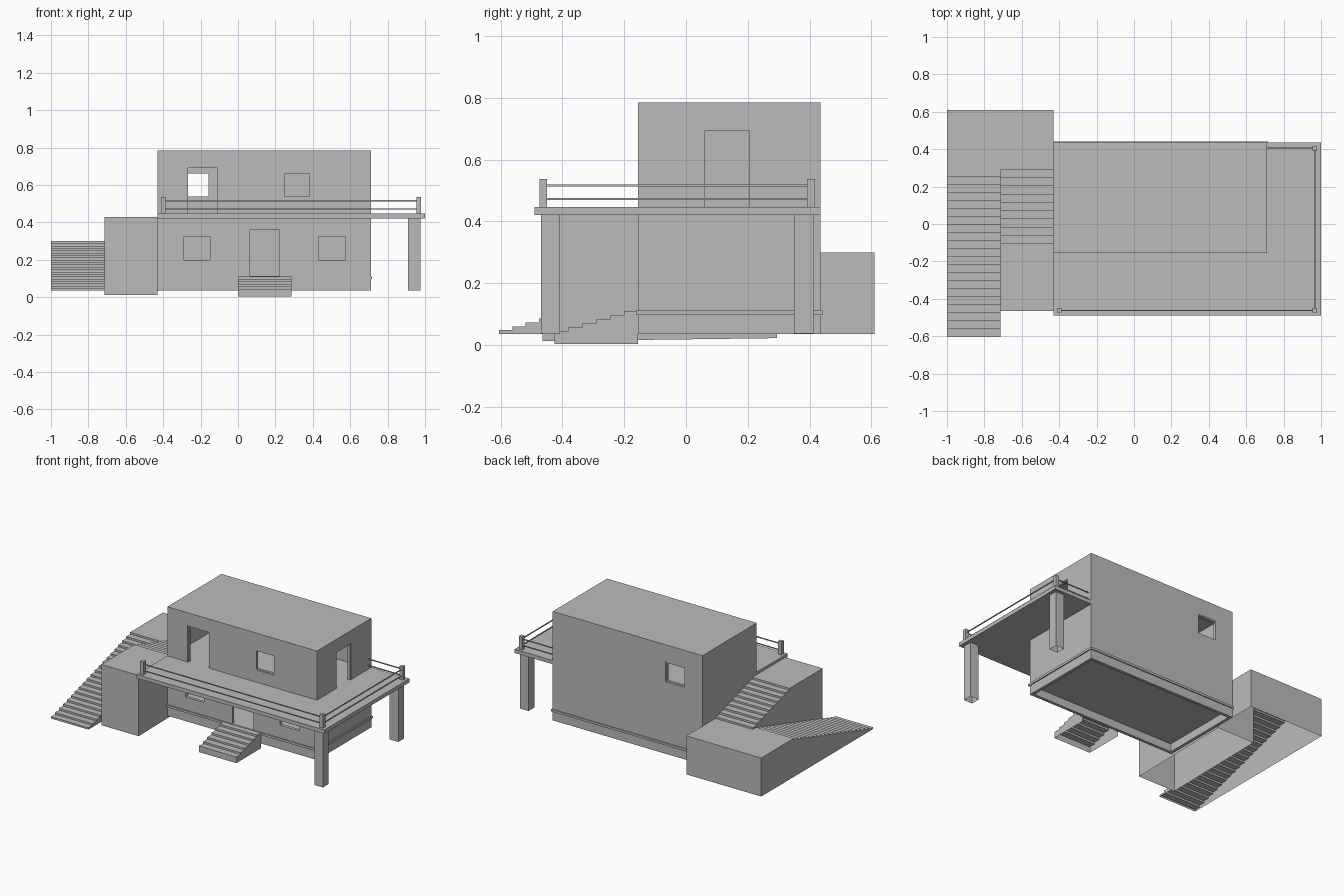
import bpy, bmesh
from mathutils import Vector

cube = bpy.data.objects.get("Cube")
if cube:
    bpy.data.objects.remove(cube, do_unlink=True)

grey = bpy.data.materials.new("plain grey")
grey.use_nodes = True
grey.diffuse_color = (0.5, 0.5, 0.5, 1)
grey.node_tree.nodes["Principled BSDF"].inputs["Base Color"].default_value = (0.5, 0.5, 0.5, 1)


def finish(name, bm, normals=True):
    if normals:
        bmesh.ops.recalc_face_normals(bm, faces=bm.faces)
    mesh = bpy.data.meshes.new(name)
    bm.to_mesh(mesh)
    bm.free()
    mesh.materials.append(grey)
    ob = bpy.data.objects.new(name, mesh)
    bpy.context.collection.objects.link(ob)
    return ob


def box(name, x, y, z, bottom=True):
    """Box from (min, max) ranges, optionally open underneath."""
    bm = bmesh.new()
    bmesh.ops.create_cube(bm, size=1)
    for v in bm.verts:
        v.co = Vector([r[0] if c < 0 else r[1] for c, r in zip(v.co, (x, y, z))])
    bm.normal_update()
    if not bottom:
        low = [f for f in bm.faces if f.normal.z < -0.5]
        bmesh.ops.delete(bm, geom=low, context='FACES')
    return finish(name, bm)


def shell(name, path, x, corners=()):
    """Sweep an open (y, z) path across x and cap both sides; the underside stays open."""
    bm = bmesh.new()
    sides = [[bm.verts.new((px, y, z)) for y, z in path] for px in x]
    for i in range(len(path) - 1):
        bm.faces.new((sides[0][i], sides[0][i + 1], sides[1][i + 1], sides[1][i]))
    for px, side in zip(x, sides):
        bm.faces.new(side + [bm.verts.new((px, y, z)) for y, z in corners])
    return finish(name, bm)


def steps(y0, z0, y1, z1, treads, risers):
    """Stair profile that starts with a riser."""
    dy, dz = (y1 - y0) / treads, (z1 - z0) / risers
    pts = [(y0, z0)]
    for i in range(treads):
        z = z0 + dz * (i + 1)
        pts += [(y0 + dy * i, z), (y0 + dy * (i + 1), z)]
    if risers > treads:
        pts.append((y1, z1))
    return pts


def carve(ob, cutters):
    """Cut the boxes out of the object and bake the result."""
    for c in cutters:
        m = ob.modifiers.new("cut", 'BOOLEAN')
        m.operation, m.solver, m.object = 'DIFFERENCE', 'EXACT', c
        c.hide_render = True
    bpy.context.view_layer.update()
    deps = bpy.context.evaluated_depsgraph_get()
    mesh = bpy.data.meshes.new_from_object(ob.evaluated_get(deps))
    ob.modifiers.clear()
    ob.data = mesh
    for c in cutters:
        bpy.data.objects.remove(c, do_unlink=True)


# House body with two rooms, hollow base and openings
L, R, F, B, T = -0.43, 0.71, -0.155, 0.435, 0.02
house = box("house_walls", (L, R), (F, B), (0.035, 0.785))
rooms = [(-0.1, 0.09), (0.11, 0.42), (0.447, 0.765)]
cuts = [box("room_cut", (L + T, R - T), (F + T, B - T), z) for z in rooms]
front, back = (F - 0.05, F + 0.03), (B - 0.03, B + 0.05)
upper_door, upper_window = ((-0.275, -0.105), (0.447, 0.70)), ((0.24, 0.39), (0.53, 0.67))
back_window = ((-0.30, -0.15), (0.53, 0.67))
lower = [((-0.29, -0.15), (0.2, 0.325)), ((0.43, 0.575), (0.2, 0.325)), ((0.065, 0.228), (0.113, 0.36))]
cuts += [box("front_cut", x, front, z) for x, z in lower + [upper_door, upper_window]]
cuts.append(box("back_cut", back_window[0], back, back_window[1]))
cuts.append(box("side_cut", (R - 0.03, R + 0.05), (0.052, 0.213), (0.447, 0.70)))
carve(house, cuts)


# Slim frames lining the upper openings
def frame(name, span, z, place, sill):
    w = 0.008
    parts = [((span[0], span[0] + w), z), ((span[1] - w, span[1]), z),
             ((span[0] + w, span[1] - w), (z[1] - w, z[1]))]
    if sill:
        parts.append(((span[0] + w, span[1] - w), (z[0], z[0] + w)))
    for s, h in parts:
        box(name, *place(s), h)


frame("upper_door_frame", *upper_door, lambda s: (s, (F + 0.002, F + T)), False)
frame("upper_window_frame", *upper_window, lambda s: (s, (F + 0.002, F + T)), True)
frame("back_window_frame", *back_window, lambda s: (s, (B - T, B - 0.002)), True)
frame("side_door_frame", (0.052, 0.213), (0.447, 0.70), lambda s: ((R - T, R - 0.002), s), False)

# Front door leaf standing open inside
box("front_door", (0.222, 0.228), (F + 0.005, F + 0.16), (0.113, 0.36))

# Ledge around the foot of the walls
ledge = box("base_ledge", (L - 0.002, R + 0.007), (F - 0.007, B + 0.007), (0.097, 0.112))
carve(ledge, [box("ledge_cut", (L + 0.01, R - 0.01), (F + 0.01, B - 0.01), (0, 0.2))])

# L-shaped deck
bm = bmesh.new()
outline = [(L, -0.49), (1, -0.49), (1, B), (R, B), (R, F), (L, F)]
base = bm.faces.new([bm.verts.new((x, y, 0.421)) for x, y in outline])
top = bmesh.ops.extrude_face_region(bm, geom=[base])["geom"]
bmesh.ops.translate(bm, vec=(0, 0, 0.026), verts=[v for v in top if isinstance(v, bmesh.types.BMVert)])
finish("deck", bm)

# Deck pillars
for y in (-0.47, 0.35):
    box("deck_pillar", (0.91, 0.975), (y, y + 0.062), (0.037, 0.421), bottom=False)

# Railing posts and rails
px, py, qy, h = 0.967, -0.462, 0.405, 0.0125
for x, y in ((-0.40, py), (px, py), (px, qy)):
    box("railing_post", (x - h, x + h), (y - h, y + h), (0.447, 0.537))
r = 0.003
for z in (0.472, 0.516):
    hz = (z - r, z + r)
    box("front_rail", (-0.40, px), (py - r, py + r), hz)
    box("side_rail", (px - r, px + r), (py, qy), hz)
    box("back_rail", (R, px), (qy - r, qy + r), hz)

# Front steps
path = steps(-0.425, 0.032, F, 0.11, 6, 6)
path[0] = (-0.425, 0.003)
shell("front_steps", path, (0, 0.285), [(F, 0.003)])

# Side stairs: lower flight, landing, upper flight with platform
shell("lower_flight", steps(-0.605, 0.035, 0.255, 0.30, 20, 21), (-1, -0.715), [(0.255, 0.035)])
shell("landing", [(0.255, 0.30), (0.61, 0.30), (0.61, 0.035)], (-1, L), [(0.255, 0.035)])
climb = steps(0.295, 0.30, -0.105, 0.43, 9, 10)
climb[0] = (0.295, 0.022)
shell("upper_flight", climb + [(-0.465, 0.43), (-0.465, 0.012)], (-0.715, L - 0.001))
